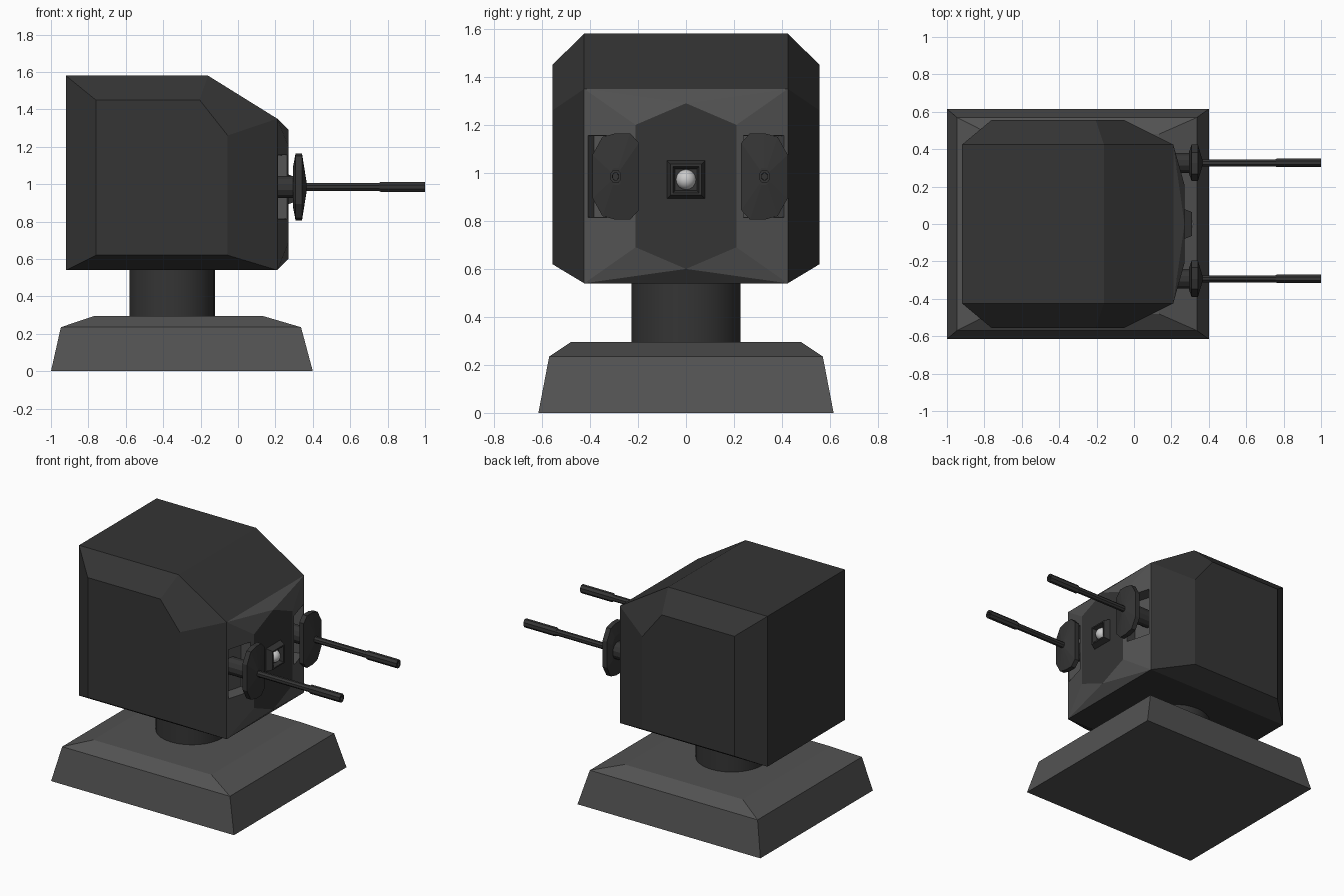
import bpy, bmesh
from math import sin, cos, pi

if "Cube" in bpy.data.objects:
    bpy.data.objects.remove(bpy.data.objects["Cube"])


def material(name, v):
    m = bpy.data.materials.new(name)
    m.diffuse_color = (v, v, v, 1)
    m.use_nodes = True
    m.node_tree.nodes["Principled BSDF"].inputs["Base Color"].default_value = m.diffuse_color
    return m


DARK = material("dark_metal", 0.035)
MID = material("grey_metal", 0.085)
LIGHT = material("lens_white", 0.8)


def finish(name, bm, mats, smooth=False):
    bmesh.ops.recalc_face_normals(bm, faces=bm.faces)
    me = bpy.data.meshes.new(name)
    bm.to_mesh(me)
    bm.free()
    for m in mats:
        me.materials.append(m)
    ob = bpy.data.objects.new(name, me)
    bpy.context.collection.objects.link(ob)
    if smooth:
        bpy.context.view_layer.objects.active = ob
        ob.select_set(True)
        bpy.ops.object.shade_smooth_by_angle(angle=0.6)
        ob.select_set(False)
    return ob


def loft(name, rings, mat, smooth=False):
    """Skin a stack of equal-length rings and cap both ends."""
    bm = bmesh.new()
    vs = [[bm.verts.new(p) for p in r] for r in rings]
    n = len(rings[0])
    for a, b in zip(vs, vs[1:]):
        for i in range(n):
            j = (i + 1) % n
            bm.faces.new((a[i], a[j], b[j], b[i]))
    bm.faces.new(vs[0])
    bm.faces.new(vs[-1])
    return finish(name, bm, [mat], smooth)


def rect_z(x0, x1, y, z):
    return [(x0, -y, z), (x1, -y, z), (x1, y, z), (x0, y, z)]


def rect_x(x, r, cz):
    return [(x, -r, cz - r), (x, r, cz - r), (x, r, cz + r), (x, -r, cz + r)]


def ring_x(x, cy, cz, ry, rz, n):
    return [(x, cy + ry * cos(2 * pi * (i + .5) / n), cz + rz * sin(2 * pi * (i + .5) / n))
            for i in range(n)]


# Base plinth
loft("base", [rect_z(-1, .4, .615, 0), rect_z(-.947, .337, .57, .235),
              rect_z(-.77, .133, .48, .295)], MID)

# Neck
loft("neck", [[(-.352 + .228 * cos(2 * pi * i / 32), .228 * sin(2 * pi * i / 32), z)
               for i in range(32)] for z in (.285, .55)], DARK, True)

# Turret housing: centre profile with chamfered cheeks
outer = [(-.92, .54), (-.92, 1.58), (-.16, 1.58), (.21, 1.35), (.21, .54)]
cheek = [(-.76, .62), (-.76, 1.45), (-.205, 1.45), (-.055, 1.26), (-.055, .62)]
bm = bmesh.new()
mid = {}
for s in (-1, 1):
    mid[s] = [bm.verts.new((x, s * .424, z)) for x, z in outer]
    c = [bm.verts.new((x, s * .557, z)) for x, z in cheek]
    bm.faces.new(c)
    for i in range(5):
        j = (i + 1) % 5
        bm.faces.new((mid[s][i], mid[s][j], c[j], c[i]))
for i in (0, 1, 2, 4):
    j = (i + 1) % 5
    bm.faces.new((mid[-1][i], mid[-1][j], mid[1][j], mid[1][i]))

# Sloped front frame rising to a hexagonal face plate
top, bot = bm.verts.new((.27, 0, 1.29)), bm.verts.new((.27, 0, .60))
hi = {s: bm.verts.new((.27, s * .21, 1.2)) for s in (-1, 1)}
lo = {s: bm.verts.new((.27, s * .21, .69)) for s in (-1, 1)}
bm.faces.new((top, hi[1], lo[1], bot, lo[-1], hi[-1]))
frame = [bm.faces.new((mid[-1][3], mid[1][3], top)),
         bm.faces.new((mid[-1][4], mid[1][4], bot))]
sides = []
for s in (-1, 1):
    frame += [bm.faces.new((mid[s][3], top, hi[s])),
              bm.faces.new((mid[s][4], bot, lo[s]))]
    sides.append(bm.faces.new((mid[s][3], hi[s], lo[s], mid[s][4])))
for f in frame + sides:
    f.material_index = 1
bmesh.ops.recalc_face_normals(bm, faces=bm.faces)

# Gun pockets sunk into the frame
for f in sides:
    bmesh.ops.inset_individual(bm, faces=[f], thickness=.035)
    for v in f.verts:
        v.co.z = .985 + (.17 if v.co.z > .95 else -.17)
    bmesh.ops.inset_individual(bm, faces=[f], thickness=.002, depth=-.09)
finish("turret_housing", bm, [DARK, MID])

# Camera housing and lens
loft("camera_housing", [rect_x(.26, .083, .972), rect_x(.31, .064, .972),
                        rect_x(.31, .055, .972), rect_x(.28, .045, .972)], DARK)
bm = bmesh.new()
bmesh.ops.create_uvsphere(bm, u_segments=20, v_segments=12, radius=.042)
bmesh.ops.translate(bm, verts=bm.verts, vec=(.275, 0, .972))
finish("camera_lens", bm, [LIGHT], True)

# Guns: mount, shield, barrel, hollow muzzle
Z = .985
half = [(-.097, .09), (-.055, .165), (.0, .18), (.06, .18), (.097, .14)]
shield = half + [(u, -v) for u, v in reversed(half)]
for side, s, y in (("left", -1, -.293), ("right", 1, .327)):
    loft(side + "_gun_mount", [ring_x(x, y, Z, .055, .06, 12) for x in (.14, .31)], DARK)
    loft(side + "_gun_shield",
         [[(x, y - s * u * k, Z + v * k) for u, v in shield]
          for x, k in ((.294, .6), (.308, 1), (.342, 1), (.365, .2))], DARK)
    loft(side + "_barrel", [ring_x(x, y, Z, .02, .022, 8) for x in (.34, .78)], DARK)
    loft(side + "_muzzle", [ring_x(x, y, Z, .025 * k, .03 * k, 8) for x, k in
                            ((.755, .8), (.765, 1), (1, 1), (1, .55), (.95, .5))], DARK)
